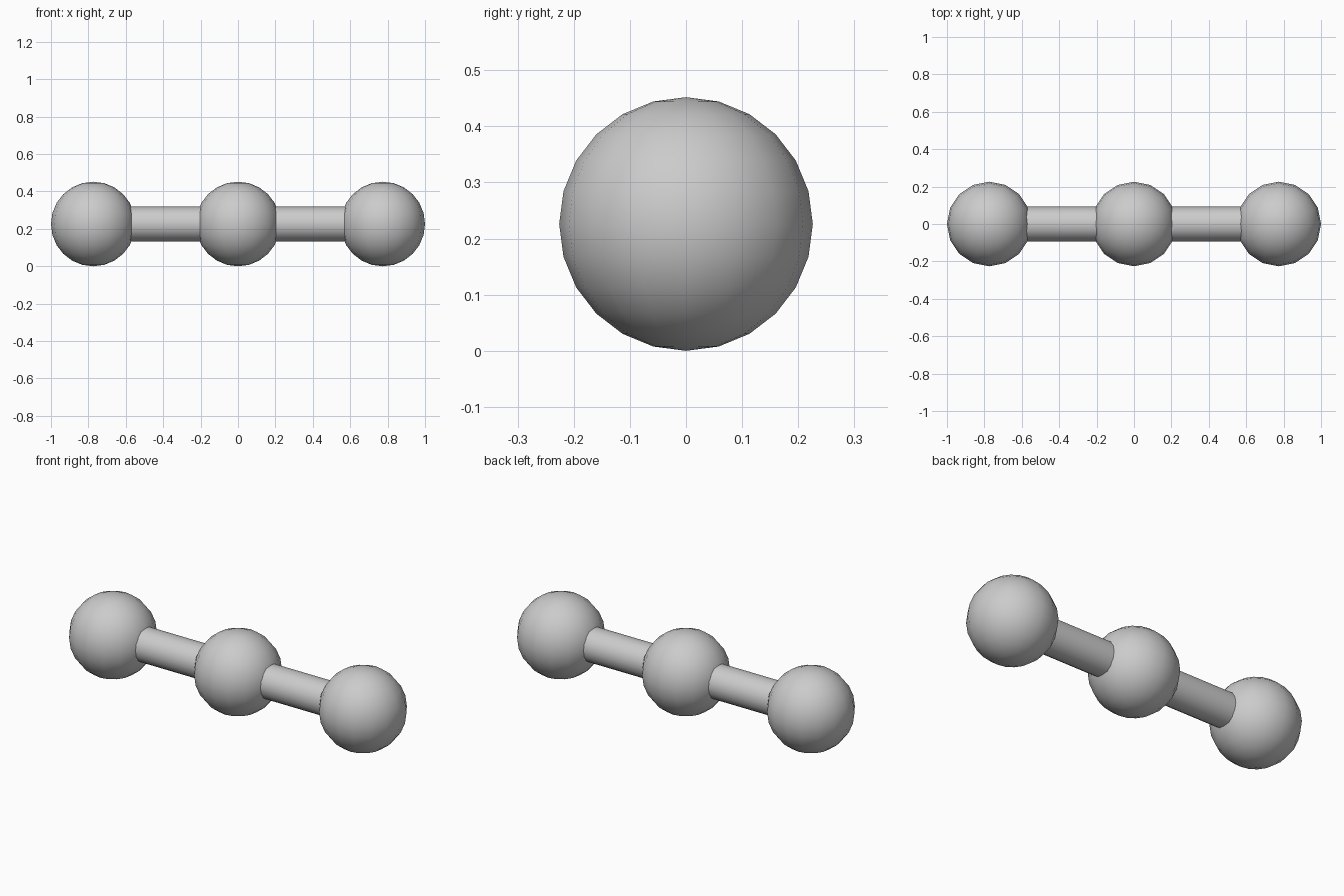
import bpy
import math

cube = bpy.data.objects.get("Cube")
if cube:
    bpy.data.objects.remove(cube, do_unlink=True)

BALL_R = 0.226
BAR_R = 0.093
REACH = 1 - BALL_R

grey = bpy.data.materials.new("light_grey")
grey.use_nodes = True
grey.diffuse_color = (0.6, 0.6, 0.6, 1)
grey.node_tree.nodes["Principled BSDF"].inputs["Base Color"].default_value = grey.diffuse_color


def finish(name):
    obj = bpy.context.object
    obj.name = name
    obj.data.materials.append(grey)
    bpy.ops.object.shade_smooth_by_angle(angle=math.radians(40))


# Three balls in a row
for name, x in (("right_ball", -REACH), ("middle_ball", 0), ("left_ball", REACH)):
    bpy.ops.mesh.primitive_uv_sphere_add(
        segments=16, ring_count=12, radius=BALL_R, location=(x, 0, BALL_R))
    finish(name)

# Round bars joining neighbouring balls
for name, side in (("right_bar", -1), ("left_bar", 1)):
    bpy.ops.mesh.primitive_cylinder_add(
        vertices=16, radius=BAR_R, depth=REACH - BALL_R,
        location=(side * REACH / 2, 0, BALL_R), rotation=(0, math.pi / 2, 0))
    finish(name)
